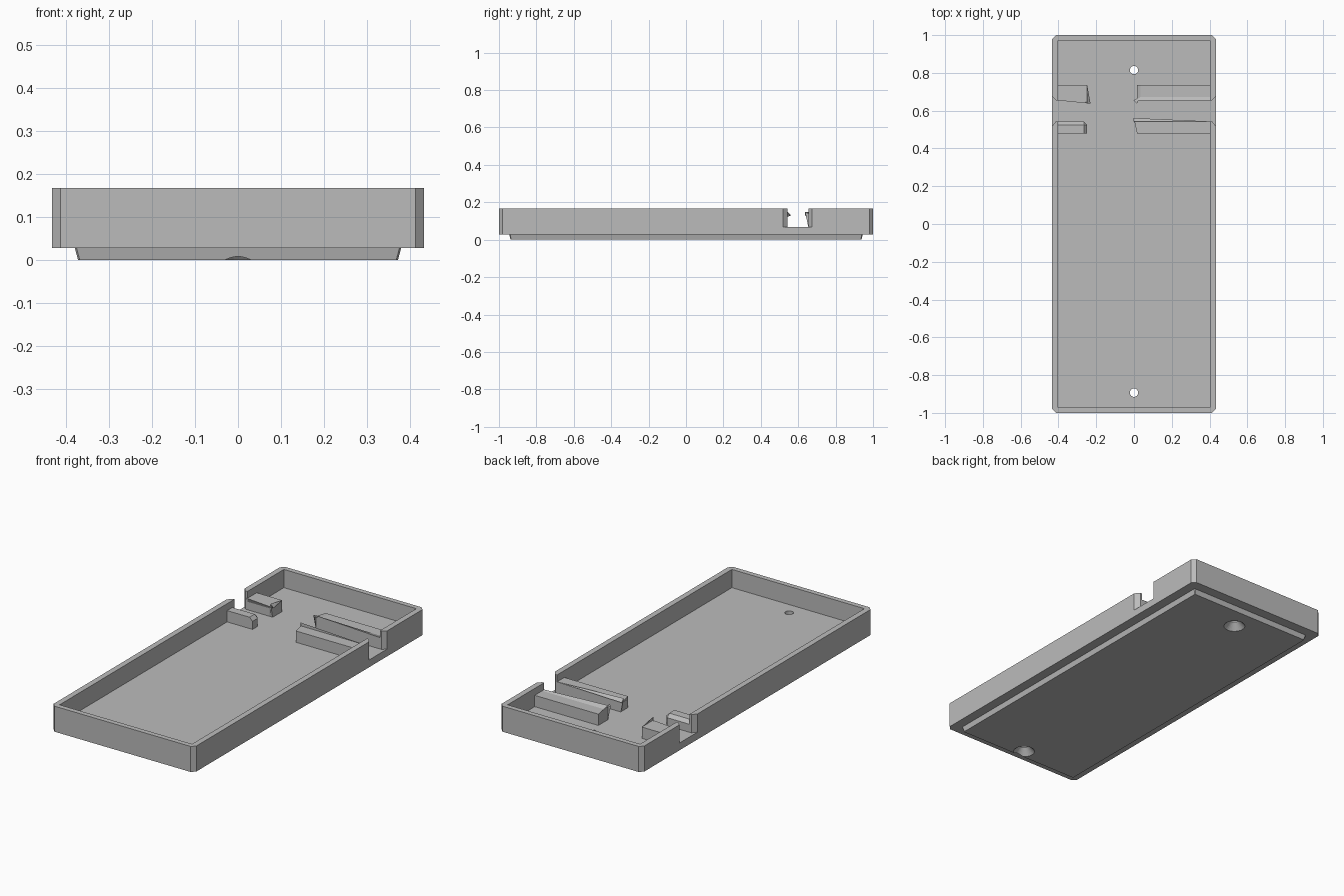
import bpy, bmesh

cube = bpy.data.objects.get("Cube")
if cube:
    bpy.data.objects.remove(cube)

grey = bpy.data.materials.new("plain grey")
grey.use_nodes = True
GREY = (0.5, 0.5, 0.5, 1)
grey.diffuse_color = GREY
grey.node_tree.nodes["Principled BSDF"].inputs["Base Color"].default_value = GREY

HX, HY = 0.433, 1.0      # outer half sizes
IX, IY = 0.402, 0.972    # inner half sizes
BASE, FLOOR, TOP = 0.028, 0.068, 0.168
SLOT = (0.543, 0.655)    # cable slot along y
CH = 0.018               # chamfer size


def finish(bm, name):
    bmesh.ops.recalc_face_normals(bm, faces=bm.faces)
    mesh = bpy.data.meshes.new(name)
    bm.to_mesh(mesh)
    bm.free()
    mesh.materials.append(grey)
    ob = bpy.data.objects.new(name, mesh)
    bpy.context.collection.objects.link(ob)
    return ob


def prism(name, lower, upper, z0, z1):
    """Solid between two matching outlines."""
    bm = bmesh.new()
    a = [bm.verts.new((x, y, z0)) for x, y in lower]
    b = [bm.verts.new((x, y, z1)) for x, y in upper]
    bm.faces.new(a)
    bm.faces.new(b)
    for i in range(len(a)):
        j = (i + 1) % len(a)
        bm.faces.new((a[i], a[j], b[j], b[i]))
    return finish(bm, name)


def rect(hx, hy, c=0.0):
    """Centred rectangle outline, with cut corners when c > 0."""
    if not c:
        return [(-hx, -hy), (hx, -hy), (hx, hy), (-hx, hy)]
    return [(c - hx, -hy), (hx - c, -hy), (hx, c - hy), (hx, hy - c),
            (hx - c, hy), (c - hx, hy), (-hx, hy - c), (-hx, c - hy)]


def cone(name, y, r0, r1, z0, z1):
    bm = bmesh.new()
    bmesh.ops.create_cone(bm, cap_ends=True, segments=32, radius1=r0,
                          radius2=r1, depth=z1 - z0)
    bmesh.ops.translate(bm, verts=bm.verts, vec=(0, y, (z0 + z1) / 2))
    return finish(bm, name)


def boolean(ob, tool, operation="DIFFERENCE"):
    mod = ob.modifiers.new("cut", "BOOLEAN")
    mod.operation, mod.solver, mod.object = operation, "EXACT", tool
    bpy.context.view_layer.objects.active = ob
    bpy.ops.object.modifier_apply(modifier=mod.name)
    bpy.data.objects.remove(tool)


# Tray body with its tapered plinth underneath
tray = prism("tray", rect(HX, HY, 0.02), rect(HX, HY, 0.02), BASE, TOP)
plinth = prism("plinth", rect(0.372, 0.938, 0.004), rect(0.382, 0.947, 0.004),
               0, BASE + 0.01)
boolean(tray, plinth, "UNION")
boolean(tray, prism("hollow", rect(IX, IY), rect(IX, IY), FLOOR, 0.3))

# Cable slots through both side walls, flared outwards
s0, s1 = SLOT
for side in (-1, 1):
    outline = [(side * (IX - 0.05), s0), (side * (HX - 0.02), s0),
               (side * HX, s0 - 0.025), (side * (HX + 0.05), s0 - 0.025),
               (side * (HX + 0.05), s1 + 0.02), (side * HX, s1 + 0.02),
               (side * (HX - 0.02), s1), (side * (IX - 0.05), s1)]
    boolean(tray, prism("slot", outline, outline, FLOOR, 0.3))

# Countersunk screw holes
for y in (0.815, -0.893):
    boolean(tray, cone("hole", y, 0.022, 0.022, -0.05, 0.2))
    boolean(tray, cone("countersink", y, 0.06, 0.022, -0.006, 0.036))


def rib(name, x_wall, x_end, y_far, y_slot):
    """Guide rib, chamfered along the slot side and at its free end."""
    bm = bmesh.new()
    bmesh.ops.create_cube(bm, size=1)
    z0, z1 = FLOOR - 0.005, 0.13
    for v in bm.verts:
        v.co = (x_wall if v.co.x < 0 else x_end,
                y_far if v.co.y < 0 else y_slot,
                z0 if v.co.z < 0 else z1)

    def on(edge, axis, value):
        return all(abs(v.co[axis] - value) < 1e-5 for v in edge.verts)

    edges = [e for e in bm.edges
             if on(e, 0, x_end) + on(e, 1, y_slot) + on(e, 2, z1) == 2
             and (not on(e, 2, z1) or on(e, 1, y_slot) or on(e, 0, x_end))]
    bmesh.ops.bevel(bm, geom=edges, offset=CH, segments=1, affect="EDGES")
    return finish(bm, name)


# Two pairs of ribs guiding the cable
for label, far, near in (("front", 0.48, s0), ("back", 0.737, s1)):
    rib(label + "_right_rib", -IX - 0.005, -0.248, far, near)
    rib(label + "_left_rib", IX + 0.005, 0.016, far, near)
